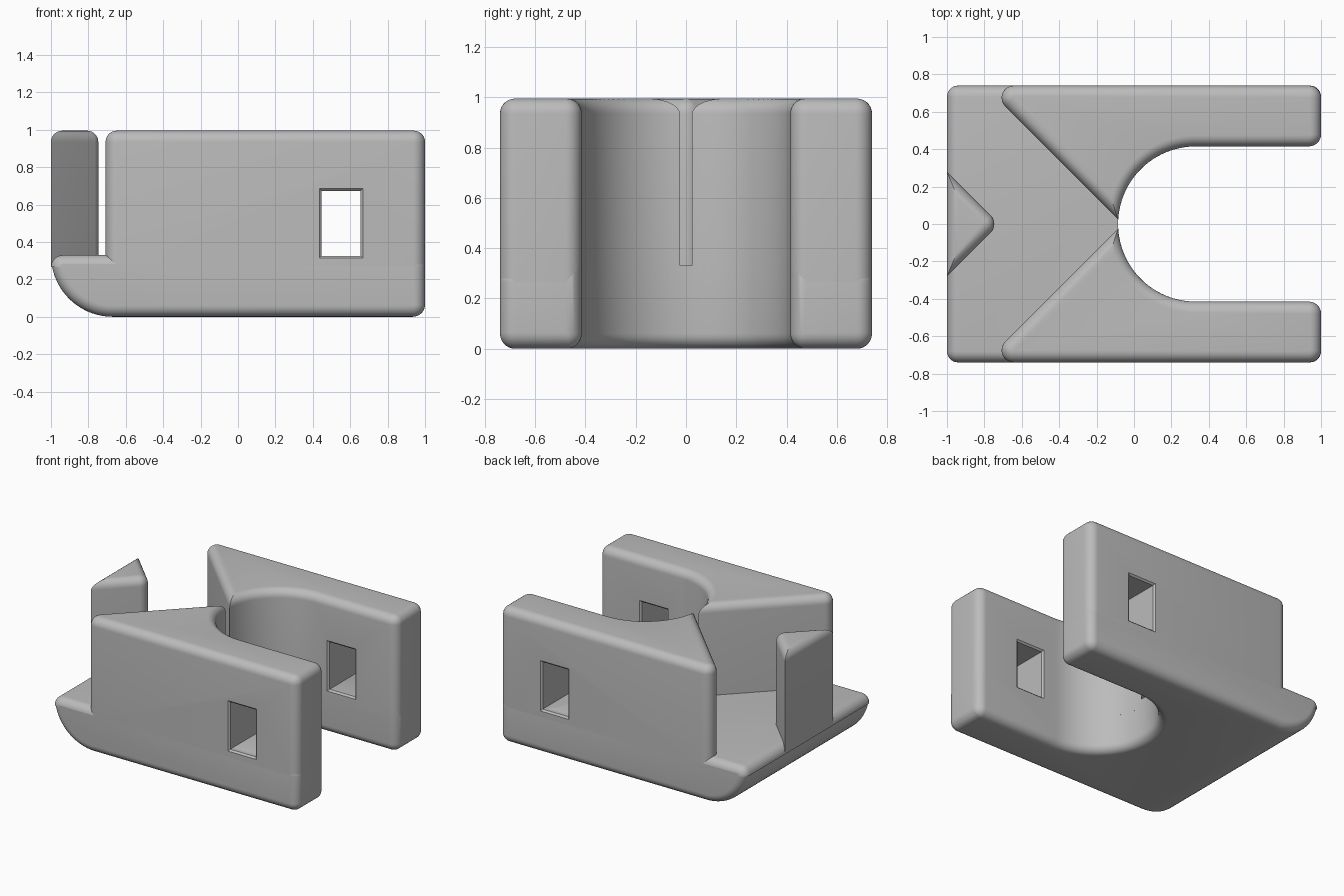
import bpy, bmesh
from math import sin, cos, acos, radians, degrees, sqrt

if "Cube" in bpy.data.objects:
    bpy.data.objects.remove(bpy.data.objects["Cube"])

B = 0.06        # width of the rounded edges
R = 0.065       # radius of the rounded corners
W = 0.74        # half width of the body
S = 0.415       # half width of the slot
CX = 0.33       # centre of the slot's round end
H = 0.995       # overall height
T = 0.33        # base thickness

grey = bpy.data.materials.new("plain_grey")
grey.use_nodes = True
colour = (0.5, 0.5, 0.5, 1)
grey.diffuse_color = colour
grey.node_tree.nodes["Principled BSDF"].inputs["Base Color"].default_value = colour


def arc(cx, cy, r, start, end, n=8):
    angles = [radians(start + (end - start) * i / n) for i in range(n + 1)]
    return [(cx + r * cos(a), cy + r * sin(a)) for a in angles]


def rounding(n=7):
    """Pairs of inset and rise along a quarter-round edge."""
    angles = [radians(90 * i / n) for i in range(n + 1)]
    return [(B * (1 - cos(a)), B * sin(a)) for a in angles]


def loft(name, rings):
    """Closed solid through rings of equal length."""
    bm = bmesh.new()
    loops = [[bm.verts.new(p) for p in ring] for ring in rings]
    n = len(loops[0])
    for a, b in zip(loops, loops[1:]):
        for i in range(n):
            j = (i + 1) % n
            bm.faces.new((a[i], a[j], b[j], b[i]))
    bm.faces.new(loops[0])
    bm.faces.new(loops[-1])
    bmesh.ops.recalc_face_normals(bm, faces=bm.faces)
    mesh = bpy.data.meshes.new(name)
    bm.to_mesh(mesh)
    bm.free()
    mesh.materials.append(grey)
    obj = bpy.data.objects.new(name, mesh)
    bpy.context.collection.objects.link(obj)
    return obj


def upright(name, outline, bottom, side=1):
    """Prism with a rounded top edge."""
    steps = [(0, bottom)] + [(d, H - B + z) for d, z in rounding()]
    return loft(name, [[(x, side * y, z) for x, y in outline(d)] for d, z in steps])


def cut(obj, cutters):
    for c in cutters:
        c.hide_render = True
        mod = obj.modifiers.new("cut", 'BOOLEAN')
        mod.operation, mod.solver, mod.object = 'DIFFERENCE', 'EXACT', c
    graph = bpy.context.evaluated_depsgraph_get()
    mesh = bpy.data.meshes.new_from_object(obj.evaluated_get(graph))
    obj.modifiers.clear()
    obj.data = mesh


def wall_outline(d):
    r = R - d
    reach = S + d
    tip = degrees(acos((CX + 0.06 - d * sqrt(2)) / reach / sqrt(2))) - 45
    return (arc(1 - R, S + R, r, -90, 0) + arc(1 - R, W - R, r, 0, 90)
            + arc(-0.8 + R * (1 + sqrt(2)), W - R, r, 90, 225)
            + arc(CX, 0, reach, 180 - tip, 90, 24))


def post_outline(d):
    x, k = -1 + d, d * sqrt(2)
    y = 0.28 - d - k
    r = R - d
    return ([(x, y), (x, -y)]
            + arc(-0.72 - R * sqrt(2), 0, r, -45, 45))


def base_profile(e):
    r = R - e
    return (arc(-1 + T, T, T - e, 270, 190, 16) + arc(-1 + R, T - R, r, 180, 90)
            + arc(1 - R, T - R, r, 90, 0) + arc(1 - R, R, r, 0, -90))


def slot_outline(d):
    r, y = R - d, S + R
    return (arc(CX, 0, S + d, 90, 270, 48) + arc(1 - R, -y, r, 90, 0)
            + [(1.1, -y), (1.1, y)] + arc(1 - R, y, r, 0, -90))


# Cutters: slot with a rounded lower rim, and a window for each wall
steps = [(B, -0.05)] + [(d, B - z) for d, z in reversed(rounding())] + [(0, 0.5)]
slot = loft("slot_cutter", [[(x, y, z) for x, y in slot_outline(d)] for d, z in steps])

windows = {}
for side, label in ((1, "left"), (-1, "right")):
    rings = []
    for y, f in ((S - 0.015, 0.027), (S + 0.012, 0), (W - 0.012, 0), (W + 0.015, 0.027)):
        x0, x1, z0, z1 = 0.447 - f, 0.655 + f, 0.326 - f, 0.673 + f
        rings.append([(x, side * y, z) for x, z in ((x0, z0), (x1, z0), (x1, z1), (x0, z1))])
    windows[label] = loft(label + "_window_cutter", rings)

# Base with an upswept end
half = [(e, W - B + y) for e, y in rounding()]
steps = [(e, -y) for e, y in reversed(half)] + half
base = loft("base", [[(x, y, z) for x, z in base_profile(e)] for e, y in steps])
cut(base, [slot, *windows.values()])

# Side walls with slanted inner faces
parts = [base]
for side, label in ((1, "left"), (-1, "right")):
    wall = upright(label + "_wall", wall_outline, T - R, side)
    cut(wall, [windows[label]])
    parts.append(wall)

# Wedge-shaped post
parts.append(upright("wedge_post", post_outline, T - R))

for cutter in (slot, *windows.values()):
    bpy.data.objects.remove(cutter)

bpy.ops.object.select_all(action='DESELECT')
for part in parts:
    part.select_set(True)
bpy.context.view_layer.objects.active = base
bpy.ops.object.shade_smooth_by_angle(angle=radians(30))
